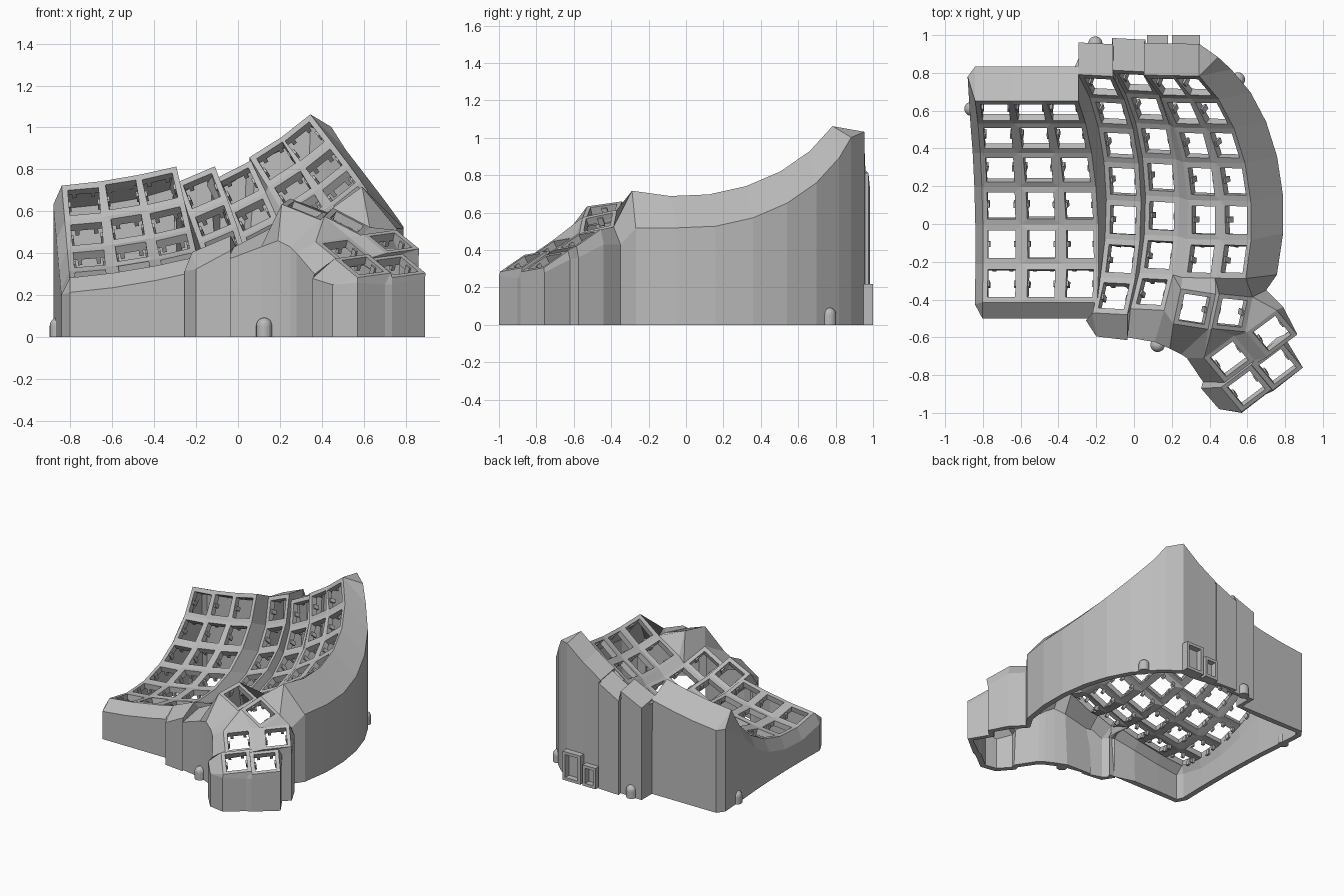
import bpy, bmesh
from math import radians, tan
from mathutils import Matrix, Vector

cube = bpy.data.objects.get("Cube")
if cube:
    bpy.data.objects.remove(cube, do_unlink=True)

grey = bpy.data.materials.new("plain_grey")
grey.use_nodes = True
grey.diffuse_color = (0.5, 0.5, 0.5, 1)
grey.node_tree.nodes["Principled BSDF"].inputs["Base Color"].default_value = grey.diffuse_color

R, STEP = 0.91, 13.0                       # bowl radius and row angle
HALF_U, HALF_V, HOLE = 0.1, R * tan(radians(STEP / 2)), 0.0735


def rot(deg, axis):
    return Matrix.Rotation(radians(deg), 4, axis)


def finish(bm, name):
    mesh = bpy.data.meshes.new(name)
    bm.to_mesh(mesh)
    bm.free()
    ob = bpy.data.objects.new(name, mesh)
    mesh.materials.append(grey)
    bpy.context.collection.objects.link(ob)
    return ob


def box(bm, matrix, centre, size):
    m = matrix @ Matrix.Translation(centre) @ Matrix.Diagonal((*size, 1))
    bmesh.ops.create_cube(bm, size=1, matrix=m)


shell, nubs = bmesh.new(), bmesh.new()
SIGNS = [(-1, -1), (1, -1), (1, 1), (-1, 1)]
keys, frames = {}, {}


def face(*points):
    unique = []
    for p in points:
        if all((p - q).length > 1e-4 for q in unique):
            unique.append(p)
    if len(unique) > 2:
        shell.faces.new([shell.verts.new(p) for p in unique])


def place_key(name, m, half_v):
    frames[name] = m
    keys[name] = {(sx, sy): m @ Vector((sx * HALF_U, sy * half_v, 0)) for sx, sy in SIGNS}


def build_key(name):
    """Square switch frame with an open hole and small clips."""
    m = frames[name]
    outer = [keys[name][s] for s in SIGNS]
    inner = [m @ Vector((sx * HOLE, sy * HOLE, 0)) for sx, sy in SIGNS]
    for i in range(4):
        j = (i + 1) % 4
        face(outer[i], outer[j], inner[j], inner[i])
    for sx in (-1, 1):
        box(nubs, m, (sx * 0.071, 0, -0.035), (0.014, 0.03, 0.045))
        box(nubs, m, (sx * 0.045, 0.085, -0.055), (0.02, 0.02, 0.035))


# Finger columns: low point x, y, z, tilt, yaw
columns = [(-0.70, -0.155, 0.26, 5, 0), (-0.49, -0.155, 0.295, 9, 0),
           (-0.285, -0.155, 0.33, 13, 0), (-0.06, -0.027, 0.34, 23, -3),
           (0.145, -0.005, 0.375, 27, -3), (0.367, -0.027, 0.515, 33, -2),
           (0.54, -0.027, 0.63, 38.5, -1.5)]
for c, (x, y, z, tilt, yaw) in enumerate(columns):
    base = Matrix.Translation((x, y, z)) @ rot(yaw, 'Z') @ rot(-tilt, 'Y')
    for k in range(0 if c in (3, 4) else 1, 7):
        swing = (Matrix.Translation((0, 0, R)) @ rot(-23 + STEP * k, 'X')
                 @ Matrix.Translation((0, 0, -R)))
        place_key((c, k), base @ swing, HALF_V)

# Thumb keys: position, yaw, pitch, roll
thumbs = {"A": ((0.32, -0.45, 0.61), -12, 8, 22), "B": ((0.52, -0.47, 0.55), -12, 12, 28),
          "C": ((0.73, -0.58, 0.455), 40, 28, -7), "D": ((0.505, -0.715, 0.42), 40, 28, -7),
          "E": ((0.76, -0.755, 0.34), 40, 28, -7), "F": ((0.595, -0.87, 0.34), 40, 28, -7)}
for n, (pos, yaw, pitch, roll) in thumbs.items():
    place_key(n, Matrix.Translation(pos) @ rot(yaw, 'Z') @ rot(pitch, 'X') @ rot(roll, 'Y'), 0.096)

# Columns that run flush share their edges; the others get a strip between them
for (c, k), a in [item for item in keys.items() if item[0][0] in range(6)]:
    b = keys.get((c + 1, k))
    if b and c in (0, 1, 5):
        for s in (-1, 1):
            a[1, s] = b[-1, s] = (a[1, s] + b[-1, s]) / 2
    elif b:
        face(a[1, -1], b[-1, -1], b[-1, 1], a[1, 1])
for name in keys:
    build_key(name)


def P(name, corner):
    """Corner of a key, with corner written like '+-'."""
    return keys[name][tuple(1 if s == '+' else -1 for s in corner)]


def web(*corners):
    face(*[P(n, s) for n, s in corners])


# Webbing among thumb keys and up to the finger columns
web(("A", "+-"), ("B", "--"), ("B", "-+"), ("A", "++"))
web(("A", "+-"), ("D", "-+"), ("B", "--"))
web(("D", "-+"), ("D", "++"), ("B", "--"))
web(("D", "++"), ("B", "+-"), ("B", "--"))
web(("D", "++"), ("C", "-+"), ("B", "+-"))
web(("D", "+-"), ("C", "--"), ("C", "-+"), ("D", "++"))
web(("B", "+-"), ("C", "-+"), ("C", "++"), ("B", "++"))
web(("F", "-+"), ("F", "++"), ("D", "+-"), ("D", "--"))
web(("E", "-+"), ("E", "++"), ("C", "+-"), ("C", "--"))
web(("F", "++"), ("E", "-+"), ("C", "--"), ("D", "+-"))
web(("F", "+-"), ("E", "--"), ("E", "-+"), ("F", "++"))
web(((4, 0), "+-"), ("A", "--"), ("A", "-+"), ((4, 0), "++"))
web(((4, 0), "++"), ("A", "-+"), ((5, 1), "--"))
web(("A", "-+"), ("A", "++"), ((5, 1), "+-"), ((5, 1), "--"))
web(("A", "++"), ("B", "-+"), ((6, 1), "--"), ((5, 1), "+-"))
web(("B", "-+"), ("B", "++"), ((6, 1), "+-"), ((6, 1), "--"))

# Outer wall: pairs of plate edge and wall top, clockwise from the back corner
rim = []


def step(name, corner, *offsets):
    p = P(name, corner)
    rim.extend((p, p + Vector(o)) for o in offsets)


def drop(name, corner, *tops):
    rim.extend((P(name, corner), Vector(t)) for t in tops)


step((0, 6), "-+", (-0.04, 0.13, -0.09))
for c in range(7):
    off = (0, 0.185, -0.09) if c < 3 else (0, 0.17, -0.03)
    step((c, 6), "-+", off)
    step((c, 6), "++", off)
step((6, 6), "++", (0.1, 0.1, -0.06))
for k in range(6, 0, -1):
    step((6, k), "++", (0.17, 0.035, -0.17))
step((6, 1), "+-", (0.165, 0.02, -0.2))
drop("B", "++", (0.7, -0.35, 0.43))
drop("C", "++", (0.79, -0.44, 0.43))
drop("C", "+-", (0.86, -0.575, 0.36))
drop("E", "++", (0.81, -0.62, 0.35))
drop("E", "+-", (0.892, -0.757, 0.28))
drop("E", "--", (0.735, -0.885, 0.25))
drop("F", "+-", (0.70, -0.9, 0.25))
drop("F", "--", (0.57, -1.0, 0.26), (0.45, -0.98, 0.25))
drop("F", "-+", (0.355, -0.87, 0.28))
drop("D", "--", (0.365, -0.835, 0.3))
drop("D", "-+", (0.28, -0.71, 0.4))
drop("A", "+-", (0.25, -0.69, 0.43))
drop("A", "--", (0.19, -0.66, 0.46))
drop((4, 0), "+-", (0.11, -0.625, 0.43))
step((4, 0), "--", (-0.03, -0.15, -0.06))
step((3, 0), "+-", (0, -0.135, -0.07))
step((3, 0), "--", (0.02, -0.125, -0.08), (-0.035, -0.04, -0.09))
drop((3, 0), "-+", (-0.21, -0.5, 0.31))
for c in (2, 1, 0):
    step((c, 1), "+-", (0, -0.085, -0.07))
    step((c, 1), "--", (0, -0.085, -0.07))
step((0, 1), "--", (-0.04, -0.01, -0.08))
for k in range(1, 6):
    step((0, k), "-+", (-0.04, 0, -0.09))

for (i0, o0), (i1, o1) in zip(rim, rim[1:] + rim[:1]):
    face(i0, i1, o1, o0)
    if (o0 - o1).length > 1e-4:
        face(o0, o1, Vector((o1.x, o1.y, 0)), Vector((o0.x, o0.y, 0)))

bmesh.ops.remove_doubles(shell, verts=shell.verts, dist=1e-4)
bmesh.ops.recalc_face_normals(shell, faces=shell.faces)
if sum(f.normal.z * f.calc_area() for f in shell.faces) < 0:
    bmesh.ops.reverse_faces(shell, faces=shell.faces)
case = finish(shell, "case_shell")
wall = case.modifiers.new("wall_thickness", 'SOLIDIFY')
wall.thickness, wall.offset = 0.042, -1
finish(nubs, "switch_clips")

# Domed screw posts around the foot
for i, (x, y) in enumerate([(0.125, -0.64), (-0.205, 0.955), (0.55, 0.765), (-0.86, 0.61)]):
    bm = bmesh.new()
    bmesh.ops.create_uvsphere(bm, u_segments=20, v_segments=10, radius=0.038,
                              matrix=Matrix.Translation((x, y, 0.055)))
    bmesh.ops.create_cone(bm, cap_ends=True, segments=20, radius1=0.038, radius2=0.038,
                          depth=0.055, matrix=Matrix.Translation((x, y, 0.0275)))
    finish(bm, f"screw_post_{i + 1}")

# Port frames on the back wall
for name, x, w, h in (("large_port_frame", 0.275, 0.15, 0.22), ("small_port_frame", 0.125, 0.11, 0.16)):
    bm = bmesh.new()
    t = 0.022
    for s in (-1, 1):
        box(bm, Matrix(), (x + s * (w - t) / 2, 0.97, h / 2), (t, 0.06, h))
        box(bm, Matrix(), (x, 0.97, h / 2 + s * (h - t) / 2), (w - 2 * t, 0.06, t))
    finish(bm, name)
